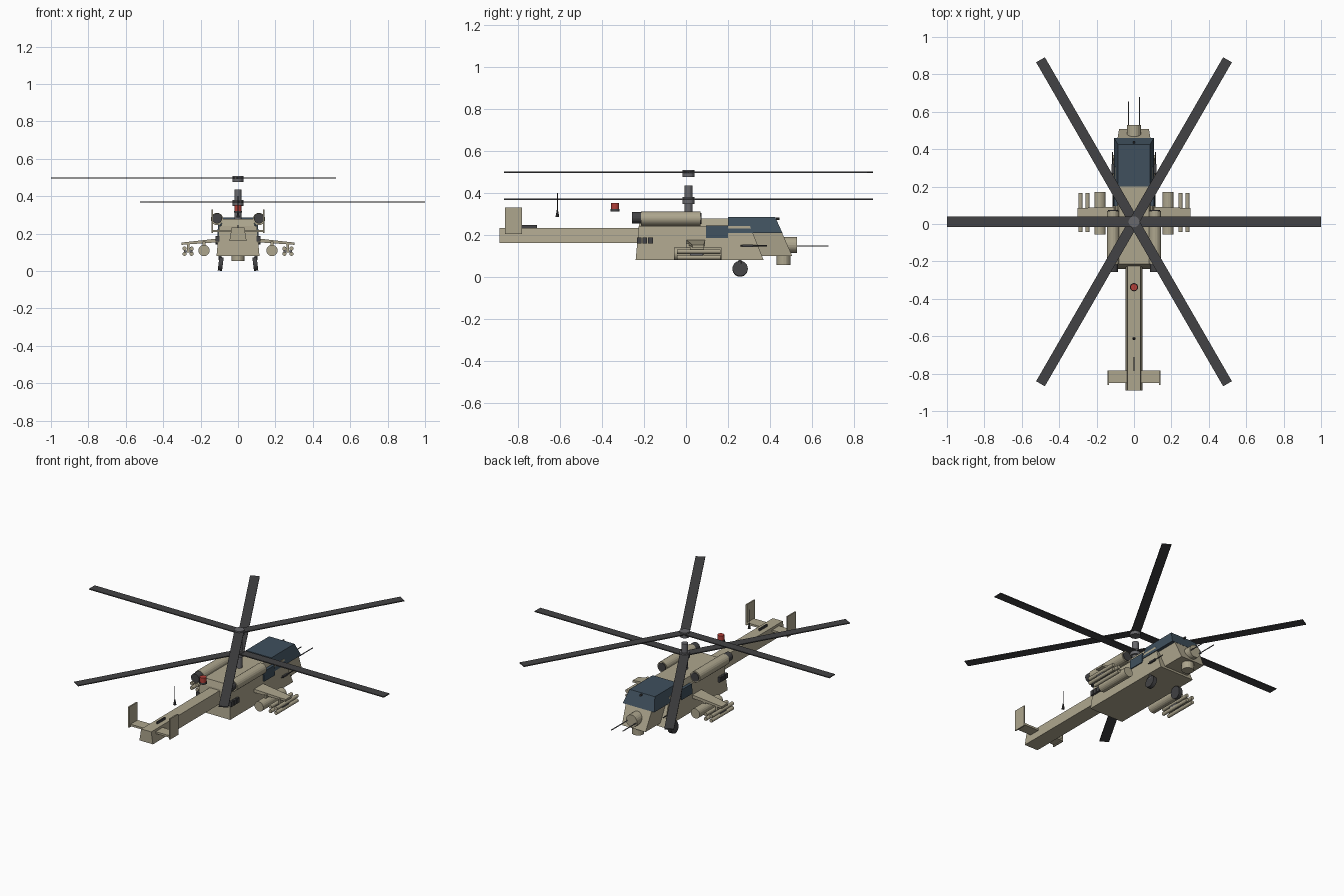
import bpy, bmesh, math
from mathutils import Vector, Matrix

if "Cube" in bpy.data.objects:
    bpy.data.objects.remove(bpy.data.objects["Cube"])

def mat(name, c):
    m = bpy.data.materials.new(name)
    m.diffuse_color = (*c, 1)
    m.use_nodes = True
    m.node_tree.nodes["Principled BSDF"].inputs["Base Color"].default_value = m.diffuse_color
    return m

TAN = mat("tan", (.42, .38, .27))
DARK = mat("dark", (.055, .055, .058))
STEEL = mat("steel", (.14, .14, .15))
GLASS = mat("glass", (.05, .08, .11))
RED = mat("red", (.45, .05, .04))

def finish(name, bm, m, mirror=False):
    bmesh.ops.recalc_face_normals(bm, faces=bm.faces)
    me = bpy.data.meshes.new(name)
    bm.to_mesh(me)
    bm.free()
    me.materials.append(m)
    ob = bpy.data.objects.new(name, me)
    bpy.context.collection.objects.link(ob)
    if mirror:
        ob.modifiers.new("Mirror", 'MIRROR')
    return ob

def block(name, bottom, top, m, mirror=False):
    """Tapered block; each end is (x0, x1, y0, y1, z)."""
    bm = bmesh.new()
    rings = [[bm.verts.new((x, y, e[4])) for x, y in
              ((e[0], e[2]), (e[1], e[2]), (e[1], e[3]), (e[0], e[3]))] for e in (bottom, top)]
    a, b = rings
    bm.faces.new(a)
    bm.faces.new(b)
    for i in range(4):
        j = (i + 1) % 4
        bm.faces.new((a[i], a[j], b[j], b[i]))
    return finish(name, bm, m, mirror)

def box(name, x0, x1, y0, y1, z0, z1, m, mirror=False):
    return block(name, (x0, x1, y0, y1, z0), (x0, x1, y0, y1, z1), m, mirror)

def rod(name, p, q, r, m, r2=None, n=20, mirror=False):
    p, q = Vector(p), Vector(q)
    bm = bmesh.new()
    rot = (q - p).to_track_quat('Z', 'Y').to_matrix().to_4x4()
    bmesh.ops.create_cone(bm, cap_ends=True, segments=n, radius1=r,
                          radius2=r if r2 is None else r2, depth=(q - p).length,
                          matrix=Matrix.Translation((p + q) / 2) @ rot)
    return finish(name, bm, m, mirror)

# Fuselage, nose, engine deck and tail boom
block("fuselage", (-.115, .115, -.24, .37, .08), (-.1, .1, -.225, .305, .242), TAN)
block("nose", (-.08, .08, .3, .507, .098), (-.088, .088, .3, .457, .212), TAN)
block("engine_deck", (-.09, .09, -.225, .2, .242), (-.08, .08, -.215, .2, .278), TAN)
block("tail_boom", (-.046, .046, -.89, -.2, .16), (-.034, .034, -.89, -.2, .233), TAN)

# Canopy and side windows
block("canopy", (-.107, .107, .2, .46, .208), (-.086, .086, .2, .425, .285), GLASS)
block("side_windows", (.06, .111, .095, .2, .185), (.06, .107, .095, .2, .245), GLASS, True)
rod("canopy_sensor", (0, .43, .277), (0, .445, .277), .006, DARK, n=8)

# Nose sensor, chin turret and probes
rod("nose_sensor", (0, .46, .152), (0, .528, .152), .038, TAN)
rod("chin_turret", (0, .465, .055), (0, .465, .1), .034, TAN)
rod("left_probe", (-.03, .5, .147), (-.03, .655, .147), .003, STEEL, n=8)
rod("right_probe", (.03, .5, .147), (.03, .68, .147), .003, STEEL, n=8)
rod("side_gun", (.114, .26, .148), (.114, .385, .148), .003, DARK, n=8, mirror=True)
box("side_gun_mount", .1, .119, .27, .32, .143, .153, DARK, True)

# Engines with intakes and exhausts
rod("engine", (.112, -.215, .278), (.112, .07, .278), .033, TAN, mirror=True)
rod("intake", (.112, .06, .278), (.112, .074, .278), .026, DARK, mirror=True)
rod("exhaust", (.112, -.257, .281), (.112, -.2, .281), .027, DARK, mirror=True)

# Tail surfaces and boom fittings
box("tailplane", -.14, .14, -.85, -.782, .208, .22, TAN)
box("tail_fin", .134, .142, -.862, -.782, .203, .33, TAN, True)
box("boom_aerial", -.004, .004, -.785, -.71, .23, .246, DARK)
rod("antenna", (0, -.613, .29), (0, -.613, .4), .002, DARK, n=6)
rod("antenna_base", (0, -.613, .285), (0, -.613, .318), .009, DARK, .003, n=8)
rod("beacon_base", (0, -.338, .312), (0, -.338, .322), .022, DARK)
rod("beacon", (0, -.338, .32), (0, -.338, .352), .019, RED)
for i in range(3):
    y = -.234 + i * .027
    box("flare_box", .1, .12, y, y + .022, .158, .188, DARK, True)

# Stub wings (root to tip), pylons and stores
bm = bmesh.new()
ends = [[bm.verts.new((x, y, z)) for y, z in ((y0, z0), (y1, z0), (y1, z1), (y0, z1))]
        for x, y0, y1, z0, z1 in ((.09, 0, .092, .155, .176), (.302, .03, .085, .14, .152))]
bm.faces.new(ends[0])
bm.faces.new(ends[1])
for i in range(4):
    j = (i + 1) % 4
    bm.faces.new((ends[0][i], ends[0][j], ends[1][j], ends[1][i]))
finish("stub_wing", bm, TAN, True)
box("pod_pylon", .175, .189, 0, .085, .125, .158, TAN, True)
rod("rocket_pod", (.182, -.057, .11), (.182, .17, .11), .03, TAN, mirror=True)
box("missile_pylon", .26, .272, .02, .085, .1, .15, TAN, True)
box("missile_rail", .242, .29, .02, .08, .1, .11, STEEL, True)
for x in (.248, .286):
    for z in (.092, .12):
        rod("missile", (x, -.042, z), (x, .165, z), .011, TAN, n=12, mirror=True)

# Main wheels, leaning outward at the top
rod("wheel", (.081, .258, .0365), (.104, .258, .0395), .0365, DARK, n=24, mirror=True)
rod("wheel_strut", (.092, .258, .037), (.1, .258, .1), .008, STEEL, n=10, mirror=True)

# Mast and twin three-blade rotors
CY = .012
rod("mast", (0, CY, .27), (0, CY, .435), .019, STEEL, n=16)
for label, z, start in (("lower", .37, 0), ("upper", .498, 60)):
    rod(label + "_hub", (0, CY, z - .022), (0, CY, z + .011), .029, STEEL)
    for k in range(3):
        blade = box(f"{label}_blade_{k + 1}", 0, 1, -.027, .027, -.003, .003, DARK)
        blade.location = (0, CY, z)
        blade.rotation_euler.z = math.radians(start + 120 * k)
